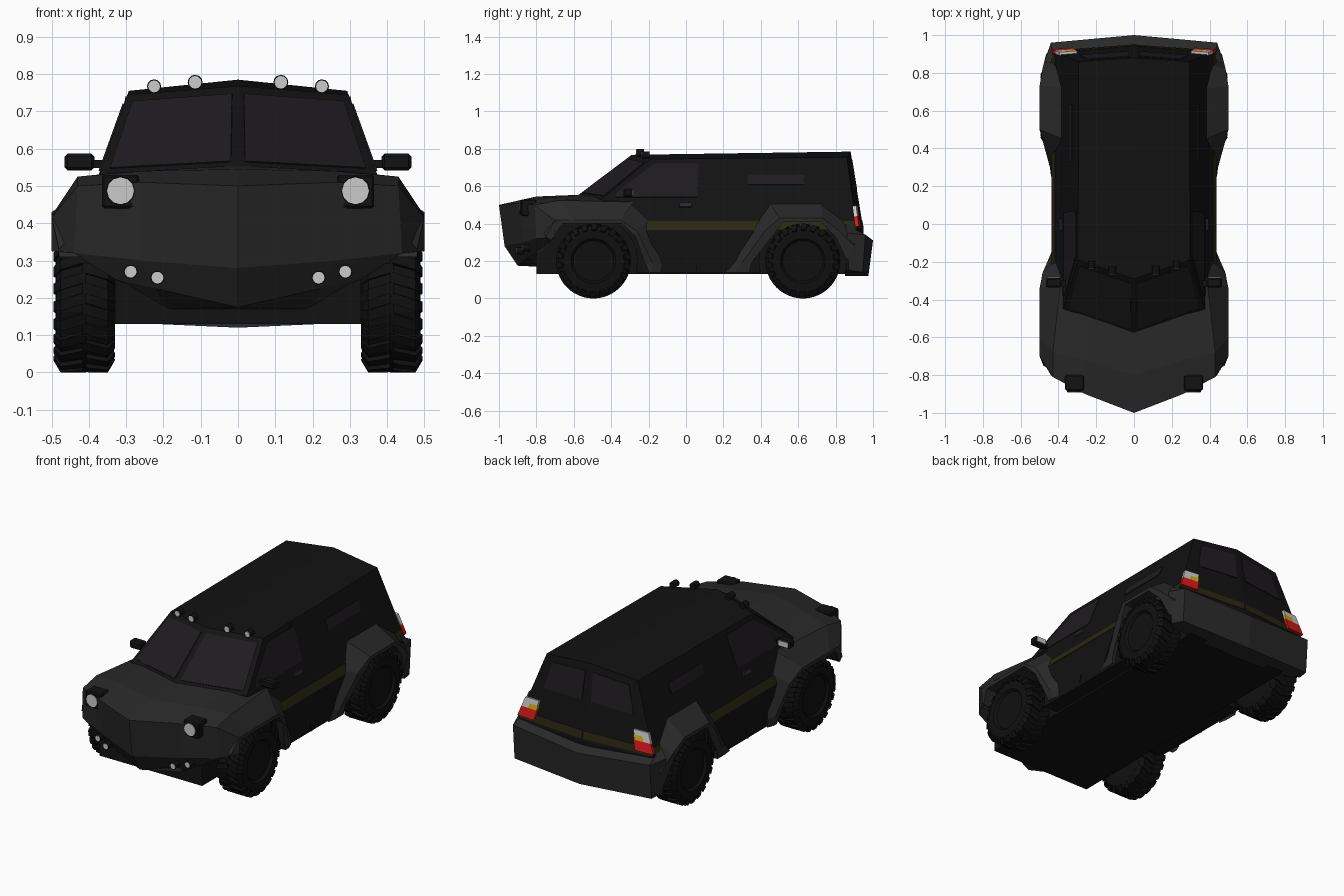
import bpy, bmesh, math
from mathutils import Vector, Matrix

if "Cube" in bpy.data.objects:
    bpy.data.objects.remove(bpy.data.objects["Cube"])


def mat(name, r, g, b):
    m = bpy.data.materials.new(name)
    m.diffuse_color = (r, g, b, 1)
    m.use_nodes = True
    m.node_tree.nodes["Principled BSDF"].inputs["Base Color"].default_value = m.diffuse_color
    return m


PAINT = mat("black_paint", .006, .006, .006)
ARMOUR = mat("dark_grey", .022, .022, .022)
RUBBER = mat("rubber", .005, .005, .005)
GLASS = mat("glass", .013, .011, .013)
OLIVE = mat("olive", .022, .02, .006)
LAMP = mat("lamp", .55, .55, .55)
RED = mat("red", .7, .01, .01)
AMBER = mat("amber", .65, .42, .01)


def make(name, verts, faces, material, mirror=True):
    me = bpy.data.meshes.new(name)
    bm = bmesh.new()
    vs = [bm.verts.new(v) for v in verts]
    for f in faces:
        bm.faces.new([vs[i] for i in f])
    bmesh.ops.recalc_face_normals(bm, faces=bm.faces)
    bm.to_mesh(me)
    bm.free()
    me.materials.append(material)
    ob = bpy.data.objects.new(name, me)
    bpy.context.collection.objects.link(ob)
    if mirror:
        ob.modifiers.new("mirror", 'MIRROR')
    return ob


def grid_faces(rows, cols, close=False):
    n = cols if close else cols - 1
    return [(r * cols + c, r * cols + (c + 1) % cols,
             (r + 1) * cols + (c + 1) % cols, (r + 1) * cols + c)
            for r in range(rows - 1) for c in range(n)]


def loft(name, rows, material):
    return make(name, [p for r in rows for p in r],
                grid_faces(len(rows), len(rows[0])), material)


def prism(name, pts, material, t=.004):
    """Thin plate lying on the outside of the body, mirrored."""
    pts = [Vector(p) for p in pts]
    n = (pts[1] - pts[0]).cross(pts[-1] - pts[0]).normalized()
    if n.dot(sum(pts, Vector()) / len(pts) - Vector((0, .2, .4))) < 0:
        n = -n
    k = len(pts)
    faces = [tuple(range(k)), tuple(range(k, 2 * k))] + grid_faces(2, k, True)
    return make(name, [p - n * .004 for p in pts] + [p + n * t for p in pts], faces, material)


def on_quad(q, u0, u1, v0, v1):
    a, b, c, d = [Vector(p) for p in q]
    return [a.lerp(b, u).lerp(d.lerp(c, u), v) for u, v in ((u0, v0), (u1, v0), (u1, v1), (u0, v1))]


def box(name, lo, hi, material, bevel=0, mirror=True):
    v = [(x, y, z) for z in (lo[2], hi[2]) for x, y in
         ((lo[0], lo[1]), (hi[0], lo[1]), (hi[0], hi[1]), (lo[0], hi[1]))]
    ob = make(name, v, [(0, 1, 2, 3), (4, 5, 6, 7)] + grid_faces(2, 4, True), material, mirror)
    if bevel:
        ob.modifiers.new("bevel", 'BEVEL').width = bevel
    return ob


def disc(name, loc, r, depth, material, n=12, axis='X', mirror=True):
    ob = make(name, [], [], material, mirror)
    bm = bmesh.new()
    bmesh.ops.create_cone(bm, cap_ends=True, segments=n, radius1=r, radius2=r, depth=depth,
                          matrix=Matrix.Translation(loc) @ Matrix.Rotation(math.pi / 2, 4, axis))
    bm.to_mesh(ob.data)
    bm.free()
    return ob


def bx(z):
    """Half width of the body side at height z."""
    return .435 - max(0, z - .36) * .36


WHEELS = {"front": -.495, "rear": .625}

# cabin shell: three rings, then a vee-shaped back
rings = []
for (yc, zc), (ye, ze), ys in (((-.58, .55), (-.45, .53), -.45),
                               ((-.29, .768), (-.19, .745), -.19),
                               ((.88, .785), (.86, .755), .915)):
    rings += [(0, yc, zc), (bx(ze), ye, ze), (bx(.36), ys, .36), (.42, ys, .14), (0, ys, .14)]
cabin = make("cabin", rings + [(0, .95, .36)],
             grid_faces(3, 5) + [(0, 1, 2, 3, 4), (10, 11, 12, 15), (15, 12, 13, 14)], PAINT)

# wheel arches cut from the cabin sides
cutters = [disc("arch_cutter", (s * .48, y, .2), .235, .3, RUBBER, 24, 'Y', False)
           for y in WHEELS.values() for s in (-1, 1)]
for c in cutters:
    m = cabin.modifiers.new("arch", 'BOOLEAN')
    m.operation, m.object = 'DIFFERENCE', c
bpy.context.view_layer.objects.active = cabin
for m in list(cabin.modifiers):
    bpy.ops.object.modifier_apply(modifier=m.name)
for c in cutters:
    bpy.data.objects.remove(c)

box("chassis", (-.33, -.8, .13), (.33, .88, .42), PAINT, mirror=False)

# hood, front face and tucked-in lower bumper
loft("hood_and_nose", [
    [(0, -.55, .555), (.28, -.46, .54), (.385, -.28, .515), (.5, -.35, .42)],
    [(0, -.80, .545), (.26, -.72, .54), (.43, -.68, .525), (.5, -.60, .42)],
    [(0, -1, .5), (.26, -.90, .51), (.43, -.81, .50), (.5, -.70, .415)],
    [(0, -.97, .28), (.26, -.87, .30), (.44, -.80, .32), (.5, -.70, .325)],
    [(0, -.90, .175), (.22, -.84, .225), (.33, -.80, .25), (.35, -.72, .31)],
    [(0, -.80, .17), (.2, -.79, .17), (.33, -.78, .24), (.34, -.72, .31)]], ARMOUR)

# rear bumper
loft("rear_bumper", [
    [(0, .93, .345), (0, 1, .31), (0, .975, .12), (0, .85, .12)],
    [(.43, .90, .37), (.44, .96, .34), (.44, .945, .14), (.42, .85, .14)],
    [(.44, .85, .40), (.475, .86, .35), (.46, .87, .15), (.43, .85, .15)]], ARMOUR)


# fender flares
def flare(name, outer, ridge, inner, xs):
    loft(name, [[(bx(z) - .005, y, z) for y, z in outer],
                [(x, y, z) for x, (y, z) in zip(xs, ridge)],
                [(x, y, z) for x, (y, z) in zip(xs, inner)],
                [(.33, y, z) for y, z in inner]], ARMOUR)


flare("front_fender",
      [(-.78, .40), (-.70, .50), (-.30, .515), (-.20, .42), (-.13, .19), (-.13, .14)],
      [(-.75, .33), (-.70, .42), (-.35, .42), (-.26, .36), (-.18, .19), (-.17, .14)],
      [(-.72, .31), (-.66, .40), (-.34, .40), (-.27, .33), (-.22, .19), (-.20, .14)],
      [.48, .5, .5, .485, .45, .445])
flare("rear_fender",
      [(.21, .14), (.26, .19), (.36, .38), (.45, .51), (.72, .51), (.84, .42), (.92, .33)],
      [(.26, .14), (.30, .19), (.42, .36), (.50, .43), (.73, .43), (.82, .36), (.90, .28)],
      [(.34, .14), (.35, .19), (.46, .33), (.52, .41), (.72, .41), (.80, .33), (.86, .20)],
      [.44, .445, .478, .5, .5, .485, .465])

# windows
shield = ((0, -.58, .55), (bx(.53), -.45, .53), (bx(.745), -.19, .745), (0, -.29, .768))
back = ((0, .95, .36), (bx(.36), .915, .36), (bx(.755), .86, .755), (0, .88, .785))
prism("windshield", on_quad(shield, .05, .93, .07, .90), GLASS)
prism("rear_window", on_quad(back, .08, .80, .52, .90), GLASS)


def side(name, pts, material, t=.004):
    prism(name, [(bx(z), y, z) for y, z in pts], material, t)


side("door_window", [(-.38, .54), (.06, .54), (.07, .72), (-.17, .72), (-.36, .575)], GLASS)
side("slot_window", [(.33, .607), (.63, .607), (.635, .662), (.33, .662)], GLASS)
side("side_stripe", [(-.25, .366), (.90, .366), (.90, .412), (-.25, .412)], OLIVE, .003)
side("door_handle", [(-.035, .487), (.03, .487), (.03, .51), (-.035, .51)], ARMOUR, .012)
side("door_seam", [(.053, .15), (.057, .15), (.057, .74), (.053, .74)], RUBBER, .003)
prism("rear_stripe", on_quad(back, .01, .99, .03, .13), OLIVE, .003)

# tail lamps
prism("tail_lamp_red", on_quad(back, .76, 1.02, .06, .20), RED, .014)
prism("tail_lamp_amber", on_quad(back, .77, .91, .20, .27), AMBER, .014)
prism("tail_lamp_side", on_quad(back, .91, 1.02, .20, .27), LAMP, .014)
prism("tail_lamp_white", on_quad(back, .78, 1.02, .27, .34), LAMP, .014)

# headlamps, fog lamps and roof lamps
box("headlamp_housing", (.265, -.882, .44), (.365, -.80, .53), PAINT, .006)
for name, x, y, z, r in (("headlamp", .315, -.87, .487, .036), ("outer_fog_lamp", .288, -.855, .27, .016),
                         ("inner_fog_lamp", .216, -.885, .254, .016),
                         ("outer_roof_lamp", .225, -.215, .767, .016),
                         ("inner_roof_lamp", .115, -.245, .778, .017)):
    disc(name + "_shell", (x, y, z), r + .003, .04, RUBBER)
    disc(name, (x, y - .02, z), r, .006, LAMP)

# door mirrors
box("mirror_arm", (.36, -.33, .548), (.40, -.30, .57), PAINT)
box("mirror", (.385, -.335, .542), (.465, -.285, .587), PAINT, .008)
box("mirror_glass", (.395, -.29, .55), (.457, -.281, .58), LAMP)

# wheels: turned tyre with two staggered rows of slanted lugs
TYRE = [(.33, 0), (.33, .12), (.335, .165), (.35, .188), (.475, .188),
        (.488, .165), (.49, .12), (.476, .108), (.476, 0.001)]
LUG = [(.408, .18), (.408, .2), (.476, .2), (.495, .168), (.486, .16)]
for end, wy in WHEELS.items():
    def polar(x, r, a):
        return (x, wy + r * math.cos(a), .2 + r * math.sin(a))
    N = 32
    rows = [polar(x, max(r, .001), 2 * math.pi * i / N) for i in range(N + 1) for x, r in TYRE]
    tyre = make(end + "_tyre", rows, grid_faces(N + 1, len(TYRE)), RUBBER)
    verts, faces = [], []
    for i in range(22):
        for row in (0, 1):
            a = 2 * math.pi * (i + row / 2) / 22
            base = len(verts)
            for w in (-.075, .075):
                verts += [polar(.825 - x if row else x, r, a + w + 1.6 * (x - .41)) for x, r in LUG]
            faces += [tuple(base + j for j in f) for f in
                      [tuple(range(5)), tuple(range(5, 10))] + grid_faces(2, 5, True)]
    make(end + "_tyre_lugs", verts, faces, RUBBER)
